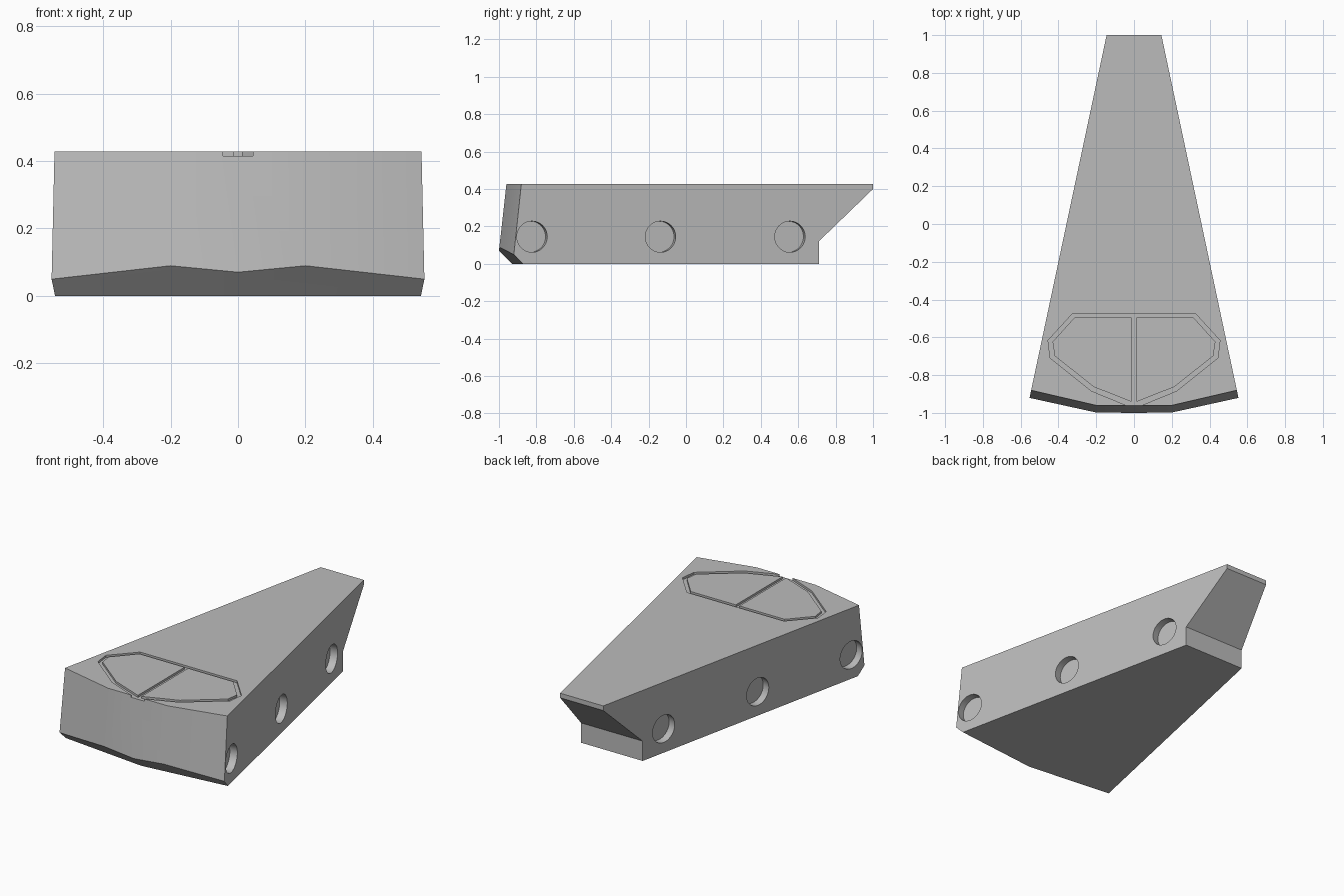
import bpy
import bmesh
from math import pi, atan2
from mathutils import Vector, Matrix

cube = bpy.data.objects.get("Cube")
if cube:
    bpy.data.objects.remove(cube, do_unlink=True)

TOP = 0.428
TAIL_HALF = 0.145
SLOPE = 0.2125      # how fast the sides widen towards the front

grey = bpy.data.materials.new("grey")
grey.use_nodes = True
grey.diffuse_color = (0.5, 0.5, 0.5, 1)
grey.node_tree.nodes["Principled BSDF"].inputs["Base Color"].default_value = (0.5, 0.5, 0.5, 1)


def to_object(bm, name):
    bmesh.ops.recalc_face_normals(bm, faces=bm.faces)
    mesh = bpy.data.meshes.new(name)
    bm.to_mesh(mesh)
    bm.free()
    mesh.materials.append(grey)
    obj = bpy.data.objects.new(name, mesh)
    bpy.context.collection.objects.link(obj)
    return obj


def prism(points, offset):
    """Extrude a closed outline along a vector."""
    bm = bmesh.new()
    face = bm.faces.new([bm.verts.new(p) for p in points])
    new = bmesh.ops.extrude_face_region(bm, geom=[face], use_keep_orig=True)["geom"]
    bmesh.ops.translate(bm, vec=offset, verts=[v for v in new if isinstance(v, bmesh.types.BMVert)])
    bmesh.ops.recalc_face_normals(bm, faces=bm.faces)
    return bm


def slice_off(bm, a, b, c):
    """Cut by the plane through three points, keeping the side with the middle of the hull."""
    a, b, c = Vector(a), Vector(b), Vector(c)
    normal = (b - a).cross(c - a).normalized()
    if normal.dot(Vector((0, 0, 0.25)) - a) > 0:
        normal.negate()
    cut = bmesh.ops.bisect_plane(bm, geom=bm.verts[:] + bm.edges[:] + bm.faces[:],
                                 plane_co=a, plane_no=normal, clear_outer=True)["geom_cut"]
    bmesh.ops.holes_fill(bm, edges=[e for e in cut if isinstance(e, bmesh.types.BMEdge)])


def carve(target, cutter):
    cutter.hide_render = True
    mod = target.modifiers.new("carve", 'BOOLEAN')
    mod.operation = 'DIFFERENCE'
    mod.solver = 'EXACT'
    mod.object = cutter
    bpy.context.view_layer.objects.active = target
    bpy.ops.object.modifier_apply(modifier=mod.name)
    bpy.data.objects.remove(cutter, do_unlink=True)


# Hull: side profile with undercut tail, then sliced to its tapered plan
profile = [(-1.2, 0), (0.71, 0), (0.71, 0.12), (1, 0.4), (1, TOP), (-1.2, TOP)]
bm = prism([(-1, y, z) for y, z in profile], (2, 0, 0))
slice_off(bm, (-0.2, -0.96, TOP), (0.2, -0.96, TOP), (0, -1, 0.07))
for s in (-1, 1):
    # tapered side, swept front panel, chin chamfer
    slice_off(bm, (s * TAIL_HALF, 1, 0), (s * TAIL_HALF, 1, 1), (s * (TAIL_HALF + SLOPE), 0, 0))
    slice_off(bm, (s * 0.2, -0.96, TOP), (s * 0.545, -0.88, TOP), (s * 0.2, -0.998, 0.089))
    slice_off(bm, (0, -1, 0.07), (0, -0.93, 0), (s * 0.545, -0.872, 0))
hull = to_object(bm, "hull")

# Round recesses along both sides
for s in (-1, 1):
    for y in (-0.823, -0.136, 0.556):
        x = s * (TAIL_HALF + SLOPE * (1 - y))
        turn = Matrix.Rotation(s * atan2(SLOPE, 1), 4, 'Z') @ Matrix.Rotation(pi / 2, 4, 'Y')
        bm = bmesh.new()
        bmesh.ops.create_cone(bm, cap_ends=True, segments=48, radius1=0.083, radius2=0.083, depth=0.09,
                              matrix=Matrix.Translation((x, y, 0.145)) @ turn)
        carve(hull, to_object(bm, "recess_cutter"))

# Shallow deck recess, open at the front edge
half = [(0.325, -0.474), (0.455, -0.616), (0.444, -0.709), (0.225, -0.884), (0.045, -0.958), (0.045, -1.1)]
outline = half + [(-x, y) for x, y in reversed(half)]
carve(hull, to_object(prism([(x, y, 0.415) for x, y in outline], (0, 0, 0.1)), "deck_cutter"))

# Two hatch panels sit flush in the recess, leaving narrow grooves
panel = [(0.012, -0.495), (0.315, -0.495), (0.431, -0.624), (0.42, -0.698), (0.214, -0.862), (0.012, -0.942)]
panels = []
for s, side in ((1, "left"), (-1, "right")):
    panels.append(to_object(prism([(s * x, y, 0.41) for x, y in panel], (0, 0, TOP - 0.41)),
                            "hatch_panel_" + side))

# Smooth shading with sharp edges kept
bpy.ops.object.select_all(action='DESELECT')
for obj in [hull] + panels:
    obj.select_set(True)
bpy.context.view_layer.objects.active = hull
bpy.ops.object.shade_smooth_by_angle(angle=pi / 6)
